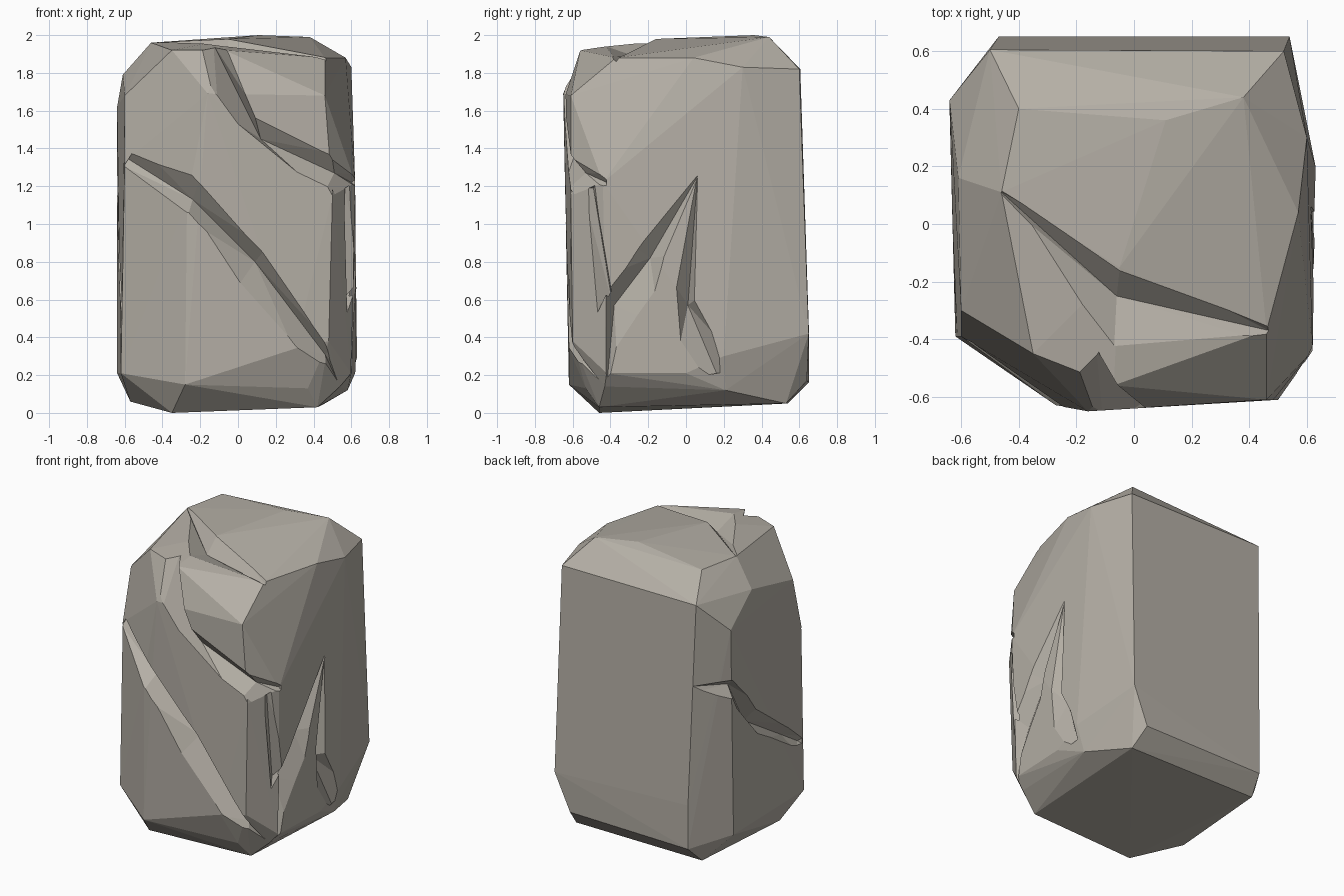
import bpy, bmesh
from mathutils import Vector

if "Cube" in bpy.data.objects:
    bpy.data.objects.remove(bpy.data.objects["Cube"])

stone = bpy.data.materials.new("warm grey stone")
stone.diffuse_color = (0.46, 0.43, 0.38, 1)
stone.use_nodes = True
stone.node_tree.nodes["Principled BSDF"].inputs["Base Color"].default_value = stone.diffuse_color


def make(name, bm):
    """Turn a bmesh into a flat-faced stone object with outward normals."""
    bmesh.ops.triangulate(bm, faces=bm.faces)
    bmesh.ops.recalc_face_normals(bm, faces=bm.faces)
    if bm.calc_volume(signed=True) < 0:
        bmesh.ops.reverse_faces(bm, faces=bm.faces)
    me = bpy.data.meshes.new(name)
    bm.to_mesh(me)
    bm.free()
    me.materials.append(stone)
    ob = bpy.data.objects.new(name, me)
    bpy.context.collection.objects.link(ob)
    return ob


def hull(name, pts):
    """Convex solid around some points."""
    bm = bmesh.new()
    for p in pts:
        bm.verts.new(p)
    bmesh.ops.convex_hull(bm, input=bm.verts)
    bmesh.ops.delete(bm, geom=[v for v in bm.verts if not v.link_faces], context='VERTS')
    bmesh.ops.delete(bm, geom=[e for e in bm.edges if not e.link_faces], context='EDGES')
    return make(name, bm)


def volume(me):
    bm = bmesh.new()
    bm.from_mesh(me)
    v = bm.calc_volume()
    bm.free()
    return v


def carve(ob, cutter):
    """Subtract a cutter; keep the result only if it is a sane small cut."""
    cutter.hide_render = True
    before = volume(ob.data)
    for solver in ('MANIFOLD', 'EXACT'):
        mod = ob.modifiers.new("chip", 'BOOLEAN')
        mod.operation = 'DIFFERENCE'
        mod.solver = solver
        mod.object = cutter
        bpy.context.view_layer.update()
        deps = bpy.context.evaluated_depsgraph_get()
        me = bpy.data.meshes.new_from_object(ob.evaluated_get(deps))
        ob.modifiers.remove(mod)
        if 0.9 * before < volume(me) < before - 1e-5:
            ob.data = me
            break
    else:
        print("cut skipped", cutter.name)
    bpy.data.objects.remove(cutter)


def groove(ob, stations):
    """V-shaped crack: each station is upper lip, lower lip, valley point."""
    bm = bmesh.new()
    rows = []
    for u, l, i in stations:
        u, l, i = Vector(u), Vector(l), Vector(i)
        rows.append([bm.verts.new(p) for p in (i + (u - i) * 1.5, i + (l - i) * 1.5, i)])
    for a, b in zip(rows, rows[1:]):
        for k in range(3):
            j = (k + 1) % 3
            bm.faces.new((a[k], a[j], b[j], b[k]))
    bm.faces.new(rows[0][::-1])
    bm.faces.new(rows[-1])
    carve(ob, make("crack_cutter", bm))


# main boulder: base ring, lower ring, middle, shoulders, crown
base = [(-.35, -.46, 0), (.42, -.46, .03), (.46, .53, .05), (-.5, .54, .05), (-.57, -.2, .06)]
lower = [(-.28, -.62, .15), (.37, -.53, .13), (.54, -.43, .14), (.62, 0, .21), (.60, -.42, .21),
         (.58, .21, .12), (.63, .2, .3), (.54, .65, .42), (.43, .64, .17), (-.47, .65, .16),
         (-.47, .65, .46), (-.64, .4, .21), (-.62, -.39, .21), (.30, -.62, .34), (.48, -.6, .38)]
middle = [(-.27, -.63, 1.13), (.5, -.61, 1.15), (.62, -.44, 1.22), (-.6, -.39, 1.33), (.61, .07, 1.25)]
shoulder = [(-.64, .43, 1.62), (-.61, .16, 1.79), (-.6, -.3, 1.68), (-.16, -.65, 1.69),
            (.46, -.61, 1.68), (.6, .3, 1.83), (.52, .6, 1.82), (-.5, .605, 1.82)]
crown = [(-.46, .11, 1.96), (-.4, .4, 1.96), (.11, .36, 2), (.38, .44, 1.99), (.57, .04, 1.88),
         (.46, -.37, 1.88), (-.07, -.56, 1.92), (-.35, -.45, 1.92), (-.05, -.15, 1.98)]
rock = hull("boulder", base + lower + middle + shoulder + crown)

# long diagonal crack over the front
groove(rock, [((-.54, -.45, 1.39), (-.60, -.38, 1.32), (-.59, -.36, 1.35)),
              ((-.21, -.63, 1.21), (-.26, -.63, 1.06), (-.24, -.54, 1.13)),
              ((.13, -.63, .85), (.02, -.62, .70), (.09, -.54, .80)),
              ((.49, -.60, .33), (.35, -.60, .33), (.46, -.53, .31)),
              ((.58, -.55, .15), (.50, -.55, .12), (.54, -.44, .14))])

# crack down and under the upper right block
groove(rock, [((-.06, -.57, 1.96), (-.25, -.54, 1.95), (-.13, -.44, 1.95)),
              ((.09, -.64, 1.57), (-.03, -.66, 1.55), (.12, -.56, 1.45)),
              ((.50, -.59, 1.34), (.47, -.62, 1.19), (.51, -.53, 1.27)),
              ((.64, -.42, 1.25), (.64, -.42, 1.19), (.60, -.42, 1.22))])

# crack across the top, widening into a low shelf at the front right
groove(rock, [((-.45, .12, 1.98), (-.47, .10, 1.98), (-.46, .11, 1.95)),
              ((-.05, -.16, 1.98), (-.07, -.45, 1.95), (-.06, -.25, 1.88)),
              ((.50, -.36, 1.89), (.47, -.40, 1.88), (.47, -.37, 1.86))])

# crack down the left side
groove(rock, [((-.50, .64, 1.29), (-.50, .64, 1.25), (-.49, .62, 1.27)),
              ((-.64, .41, 1.27), (-.64, .41, 1.15), (-.58, .38, 1.22)),
              ((-.63, .15, .97), (-.63, .13, .80), (-.54, .15, .87)),
              ((-.62, -.22, .70), (-.62, -.25, .57), (-.56, -.22, .64)),
              ((-.62, -.38, .57), (-.62, -.38, .53), (-.59, -.36, .55))])

# three splits fanning over the right side
groove(rock, [((.63, .07, 1.28), (.63, .05, 1.27), (.61, .06, 1.25)),
              ((.64, -.10, .83), (.64, -.27, .88), (.55, -.19, .82)),
              ((.64, -.22, .50), (.64, -.44, .66), (.53, -.38, .57)),
              ((.64, -.38, .16), (.64, -.45, .14), (.59, -.42, .14))])
groove(rock, [((.63, .07, 1.26), (.63, .05, 1.26), (.61, .06, 1.24)),
              ((.64, .05, .60), (.64, -.06, .68), (.54, .01, .57)),
              ((.66, .21, .28), (.65, .02, .23), (.59, .17, .19))])
groove(rock, [((.60, -.48, 1.21), (.57, -.53, 1.19), (.56, -.49, 1.19)),
              ((.63, -.40, .68), (.61, -.52, .50), (.53, -.39, .58))])

# crisp facets
for f in rock.data.polygons:
    f.use_smooth = False
    f.material_index = 0
